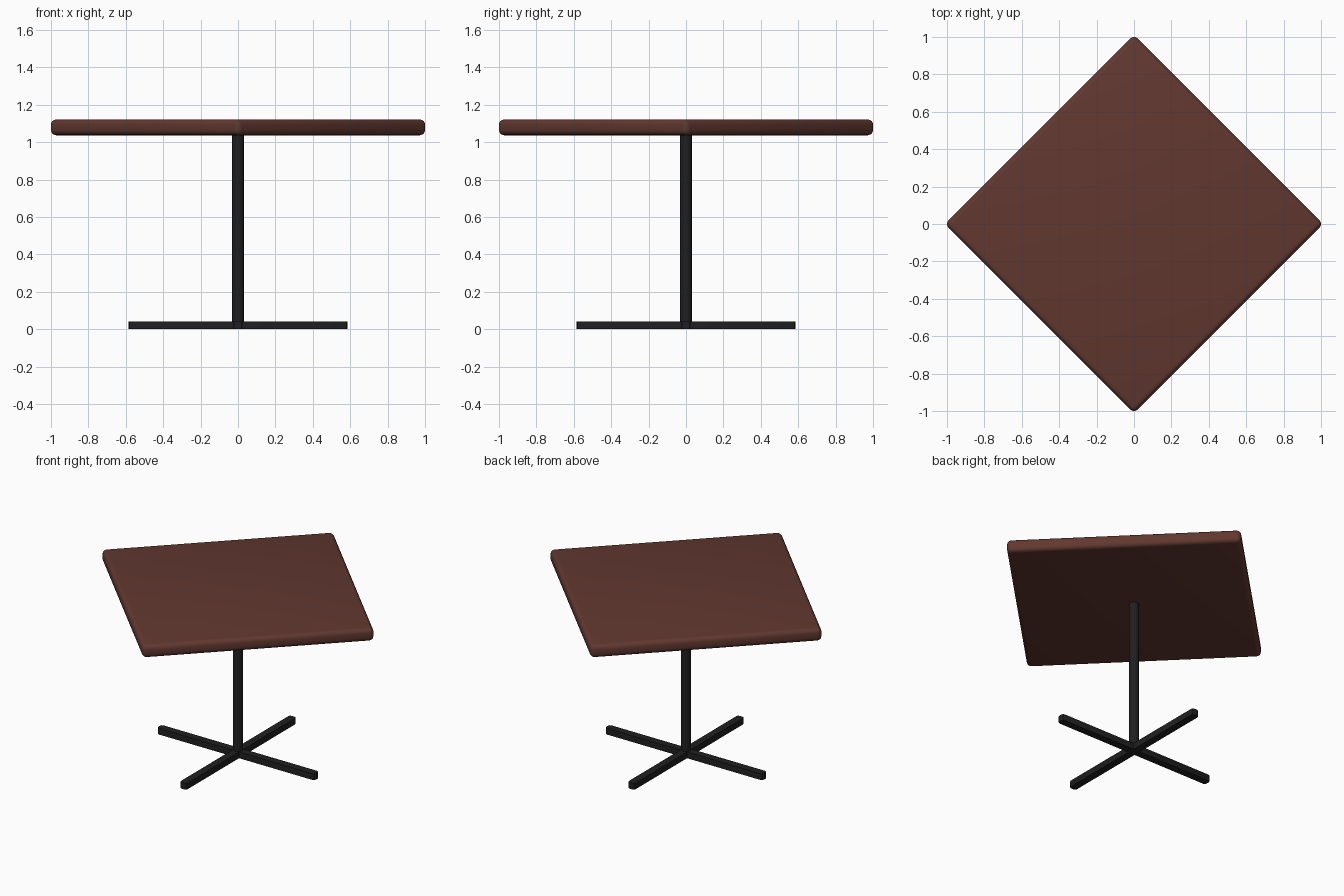
import bpy, bmesh, math
from mathutils import Matrix

if "Cube" in bpy.data.objects:
    bpy.data.objects.remove(bpy.data.objects["Cube"])


def material(name, rgb):
    m = bpy.data.materials.new(name)
    m.diffuse_color = (*rgb, 1)
    m.use_nodes = True
    m.node_tree.nodes["Principled BSDF"].inputs["Base Color"].default_value = m.diffuse_color
    return m


wood = material("dark brown wood", (0.12, 0.039, 0.029))
metal = material("black metal", (0.014, 0.014, 0.014))


def finish(name, bm, mat, angle=40):
    me = bpy.data.meshes.new(name)
    bmesh.ops.recalc_face_normals(bm, faces=bm.faces)
    bm.to_mesh(me)
    bm.free()
    ob = bpy.data.objects.new(name, me)
    bpy.context.collection.objects.link(ob)
    me.materials.append(mat)
    bpy.ops.object.select_all(action='DESELECT')
    ob.select_set(True)
    bpy.context.view_layer.objects.active = ob
    bpy.ops.object.shade_smooth_by_angle(angle=math.radians(angle))
    return ob


def box(size, z):
    bm = bmesh.new()
    bmesh.ops.create_cube(bm, size=1, matrix=Matrix.Translation((0, 0, z)) @ Matrix.Diagonal((*size, 1)))
    return bm


# Square top turned 45 degrees, all edges rounded
R = 0.028
side = (1 + R * (math.sqrt(2) - 1)) * math.sqrt(2)
bm = box((side, side, 0.085), 1.0795)
bmesh.ops.bevel(bm, geom=bm.edges[:], offset=R, segments=4, profile=0.5, affect='EDGES')
bmesh.ops.rotate(bm, verts=bm.verts, matrix=Matrix.Rotation(math.radians(45), 3, 'Z'))
finish("table_top", bm, wood)

# Round post
bm = bmesh.new()
bmesh.ops.create_cone(bm, cap_ends=True, segments=24, radius1=0.031, radius2=0.031,
                      depth=1.035, matrix=Matrix.Translation((0, 0, 0.5225)))
finish("post", bm, metal)

# Crossed foot bars along x and y, with clipped corners
for name, turn in (("foot_bar_x", 0), ("foot_bar_y", 90)):
    bm = box((1.17, 0.05, 0.042), 0.021)
    upright = [e for e in bm.edges if abs(e.verts[0].co.z - e.verts[1].co.z) > 0.01]
    bmesh.ops.bevel(bm, geom=upright, offset=0.015, segments=2, profile=0.5, affect='EDGES')
    bmesh.ops.rotate(bm, verts=bm.verts, matrix=Matrix.Rotation(math.radians(turn), 3, 'Z'))
    finish(name, bm, metal)
